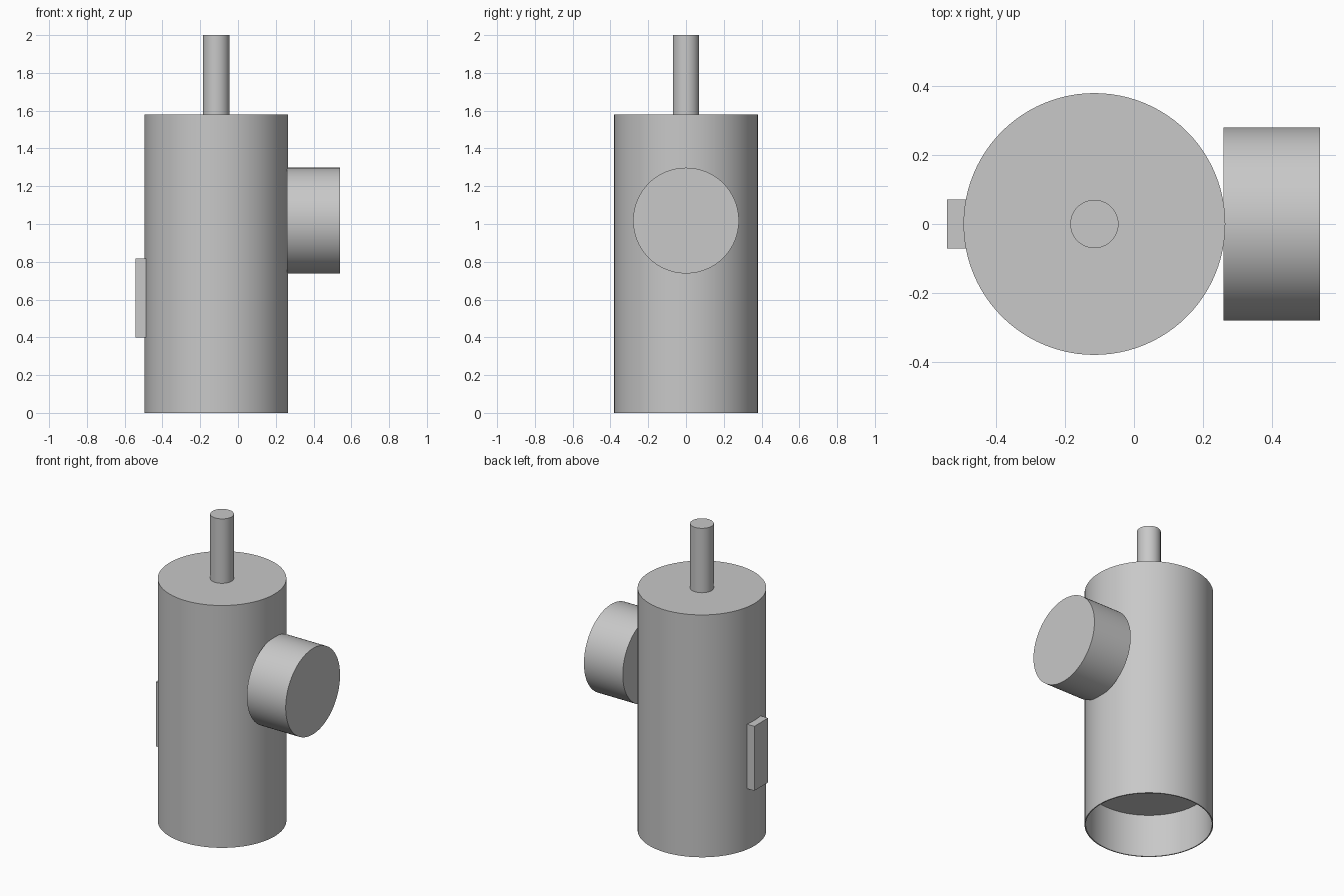
import bpy
import math
from mathutils import Vector

default = bpy.data.objects.get("Cube")
if default:
    bpy.data.objects.remove(default, do_unlink=True)

# Single grey material
grey = bpy.data.materials.new("plain grey")
grey.use_nodes = True
color = (0.58, 0.58, 0.58, 1.0)
grey.diffuse_color = color
grey.node_tree.nodes["Principled BSDF"].inputs["Base Color"].default_value = color

AXIS_X = -0.115
SEGMENTS = 96


def finish(obj, name, smooth=True):
    obj.name = name
    obj.data.name = name
    obj.data.materials.append(grey)
    if smooth:
        bpy.ops.object.select_all(action="DESELECT")
        obj.select_set(True)
        bpy.context.view_layer.objects.active = obj
        bpy.ops.object.shade_smooth_by_angle(angle=math.radians(30))
    return obj


def lathe(name, profile, location):
    """Revolve (radius, height) points, top to bottom, capping both ends."""
    verts, faces = [], []
    for radius, z in profile:
        for i in range(SEGMENTS):
            a = math.tau * i / SEGMENTS
            verts.append((radius * math.cos(a), radius * math.sin(a), z))
    for row in range(len(profile) - 1):
        for i in range(SEGMENTS):
            a, b = row * SEGMENTS + i, row * SEGMENTS + (i + 1) % SEGMENTS
            faces.append((a, a + SEGMENTS, b + SEGMENTS, b))
    last = (len(profile) - 1) * SEGMENTS
    faces.append(tuple(range(SEGMENTS)))
    faces.append(tuple(reversed(range(last, last + SEGMENTS))))
    mesh = bpy.data.meshes.new(name)
    mesh.from_pydata(verts, [], faces)
    obj = bpy.data.objects.new(name, mesh)
    bpy.context.collection.objects.link(obj)
    obj.location = location
    return finish(obj, name)


def cylinder(name, radius, start, end):
    start, end = Vector(start), Vector(end)
    axis = end - start
    bpy.ops.mesh.primitive_cylinder_add(
        vertices=SEGMENTS, radius=radius, depth=axis.length,
        location=(start + end) / 2,
        rotation=axis.to_track_quat("Z", "Y").to_euler())
    return finish(bpy.context.object, name)


# Main body with a shallow thin-walled recess underneath
lathe("body", [(0.38, 1.58), (0.38, 0.0), (0.373, 0.0), (0.373, 0.28)],
      (AXIS_X, 0, 0))

# Thin stem on top
cylinder("top_stem", 0.07, (AXIS_X, 0, 1.57), (AXIS_X, 0, 2.0))

# Wide drum on the left side
cylinder("side_drum", 0.28, (0.26, 0, 1.018), (0.54, 0, 1.018))

# Small plate on the right side
bpy.ops.mesh.primitive_cube_add(size=1, location=(-0.5125, 0, 0.608))
plate = bpy.context.object
plate.scale = (0.06, 0.142, 0.42)
finish(plate, "side_plate", smooth=False)
